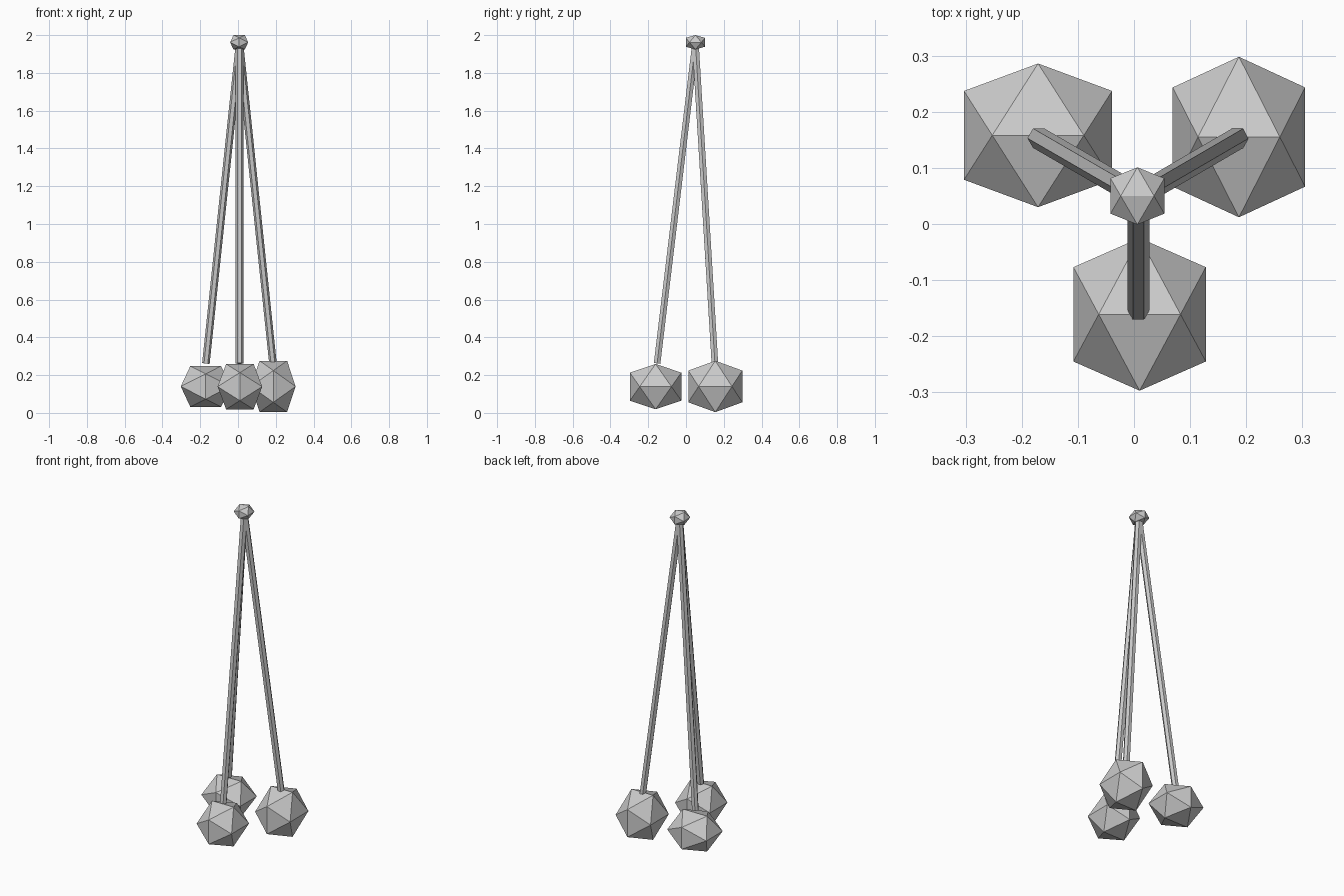
import bpy, bmesh, math
from mathutils import Vector, Matrix

if "Cube" in bpy.data.objects:
    bpy.data.objects.remove(bpy.data.objects["Cube"])

grey = bpy.data.materials.new("stone_grey")
grey.diffuse_color = (0.6, 0.6, 0.6, 1)
grey.use_nodes = True
grey.node_tree.nodes["Principled BSDF"].inputs["Base Color"].default_value = grey.diffuse_color
PHI = (1 + math.sqrt(5)) / 2


def finish(name, bm):
    bmesh.ops.recalc_face_normals(bm, faces=bm.faces)
    me = bpy.data.meshes.new(name)
    bm.to_mesh(me)
    bm.free()
    me.materials.append(grey)
    ob = bpy.data.objects.new(name, me)
    bpy.context.collection.objects.link(ob)


def stone(name, centre, half):
    """Twenty-sided stone with an edge on top, stretched to its half sizes."""
    bm = bmesh.new()
    for a in (-1, 1):
        for b in (-1 / PHI, 1 / PHI):
            for p in ((b, 0, a), (0, a, b), (a, b, 0)):
                bm.verts.new([c + h * q for c, h, q in zip(centre, half, p)])
    bmesh.ops.convex_hull(bm, input=bm.verts)
    finish(name, bm)


def cord(name, bottom, top, radius=0.02):
    """Six-sided straight cord between two points."""
    bottom, top = Vector(bottom), Vector(top)
    axis = top - bottom
    turn = Vector((0, 0, 1)).rotation_difference(axis).to_matrix().to_4x4()
    bm = bmesh.new()
    bmesh.ops.create_cone(bm, cap_ends=True, segments=6, radius1=radius,
                          radius2=radius, depth=axis.length,
                          matrix=Matrix.Translation((bottom + top) / 2) @ turn
                          @ Matrix.Rotation(math.radians(30), 4, 'Z'))
    finish(name, bm)


# Weights
stone("front_weight", (0.01, -0.161, 0.139), (0.118, 0.136, 0.12))
stone("left_weight", (-0.171, 0.158, 0.14), (0.132, 0.128, 0.108))
stone("right_weight", (0.187, 0.155, 0.14), (0.118, 0.143, 0.136))

# Cords meeting at the knot
for side, x, y in (("front", 0.008, -0.153), ("left", -0.17, 0.153), ("right", 0.185, 0.153)):
    cord(side + "_cord", (x, y, 0.262), (0.008, 0.05, 1.955))

# Knot
stone("knot", (0.006, 0.05, 1.962), (0.048, 0.051, 0.038))
